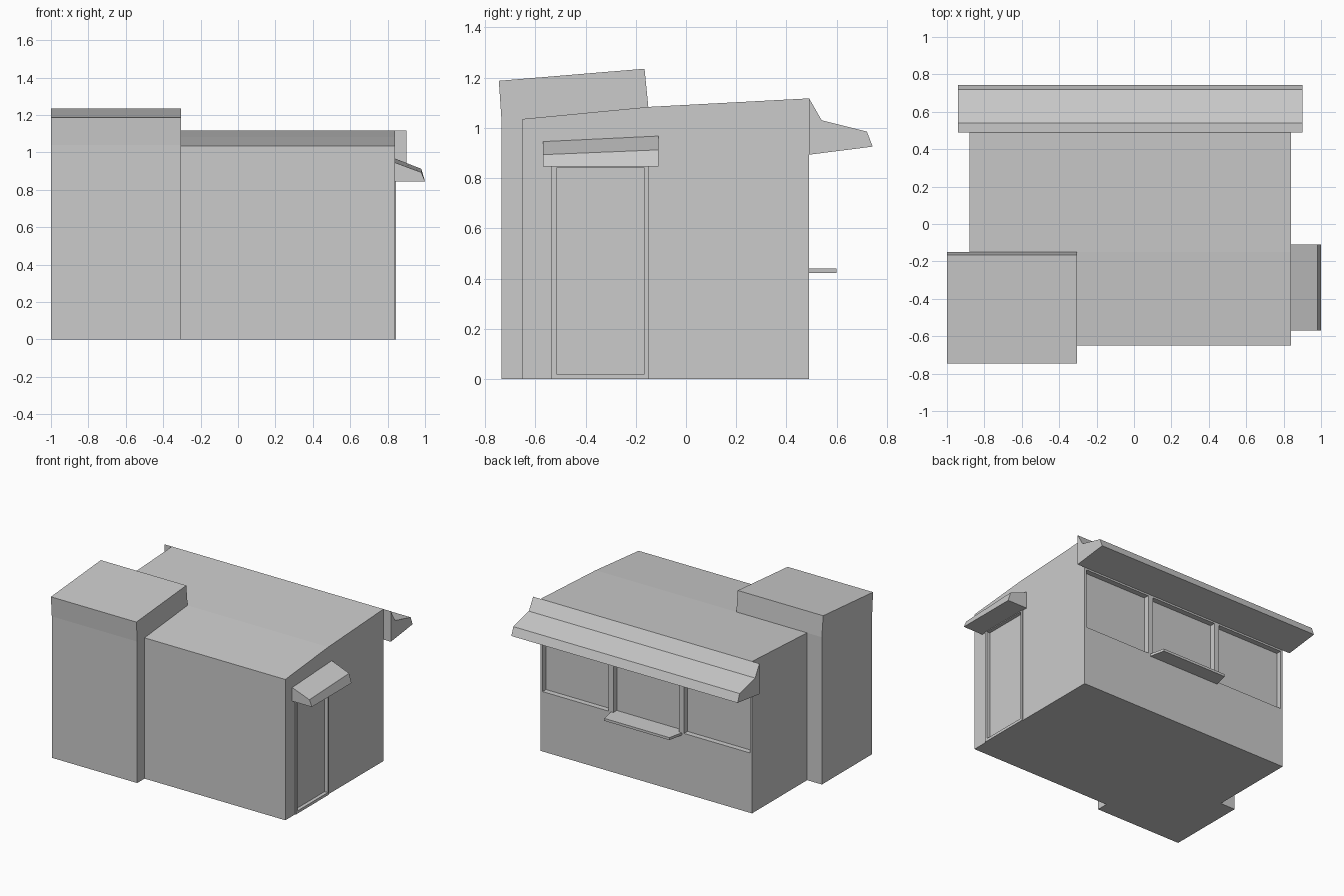
import bpy, bmesh

if "Cube" in bpy.data.objects:
    bpy.data.objects.remove(bpy.data.objects["Cube"])


def loft(name, a, b):
    """Closed solid between two matching outlines."""
    bm = bmesh.new()
    va = [bm.verts.new(p) for p in a]
    vb = [bm.verts.new(p) for p in b]
    bm.faces.new(va)
    bm.faces.new(vb[::-1])
    n = len(va)
    for i in range(n):
        j = (i + 1) % n
        bm.faces.new((va[i], vb[i], vb[j], va[j]))
    bmesh.ops.recalc_face_normals(bm, faces=bm.faces)
    me = bpy.data.meshes.new(name)
    bm.to_mesh(me)
    bm.free()
    ob = bpy.data.objects.new(name, me)
    bpy.context.collection.objects.link(ob)
    return ob


def extrude_x(name, profile, x0, x1):
    """Extrude a (y, z) profile along x."""
    return loft(name, [(x0, y, z) for y, z in profile],
                [(x1, y, z) for y, z in profile])


def box(name, x0, x1, y0, y1, z0, z1):
    return extrude_x(name, [(y0, z0), (y1, z0), (y1, z1), (y0, z1)], x0, x1)


def cut(target, cutter):
    mod = target.modifiers.new("cut", 'BOOLEAN')
    mod.operation = 'DIFFERENCE'
    mod.solver = 'EXACT'
    mod.object = cutter
    bpy.context.view_layer.objects.active = target
    bpy.ops.object.modifier_apply(modifier=mod.name)
    bpy.data.objects.remove(cutter)


# Main building with a sloping, slightly bent roof
body = extrude_x("main_building",
                 [(-0.65, 0), (0.49, 0), (0.49, 1.117), (-0.15, 1.083), (-0.65, 1.035)],
                 -0.88, 0.84)

# Three recessed back windows
for i in (-1, 0, 1):
    cx = -0.02 + 0.575 * i
    cut(body, box("window_cutter", cx - 0.268, cx + 0.268, 0.45, 0.6, 0.44, 0.88))

# Recessed side door
cut(body, box("door_cutter", 0.82, 0.9, -0.515, -0.165, 0.02, 0.84))

# Thin frame around the door
frame = box("door_frame", 0.83, 0.846, -0.535, -0.15, 0.0, 0.85)
cut(frame, box("frame_cutter", 0.8, 0.9, -0.515, -0.165, 0.02, 0.84))

# Corner tower with a tilted cap
extrude_x("corner_tower",
          [(-0.735, 0), (-0.15, 0), (-0.15, 1.083), (-0.165, 1.235),
           (-0.745, 1.187), (-0.735, 1.04)], -1.0, -0.305)

# Long awning over the back windows
extrude_x("back_awning",
          [(0.49, 0.893), (0.743, 0.925), (0.72, 0.985), (0.54, 1.03), (0.49, 1.117)],
          -0.94, 0.90)

# Serving shelf under the middle window, tapering outward
shelf = [(0.27, 0.485), (-0.31, 0.485), (-0.285, 0.60), (0.245, 0.60)]
loft("serving_shelf", [(x, y, 0.422) for x, y in shelf],
     [(x, y, 0.44) for x, y in shelf])

# Slightly crooked canopy over the door
loft("door_canopy",
     [(0.84, -0.57, 0.845), (1.0, -0.57, 0.845), (0.98, -0.57, 0.893), (0.84, -0.57, 0.945)],
     [(0.84, -0.11, 0.845), (1.0, -0.11, 0.845), (0.98, -0.11, 0.912), (0.84, -0.11, 0.967)])
